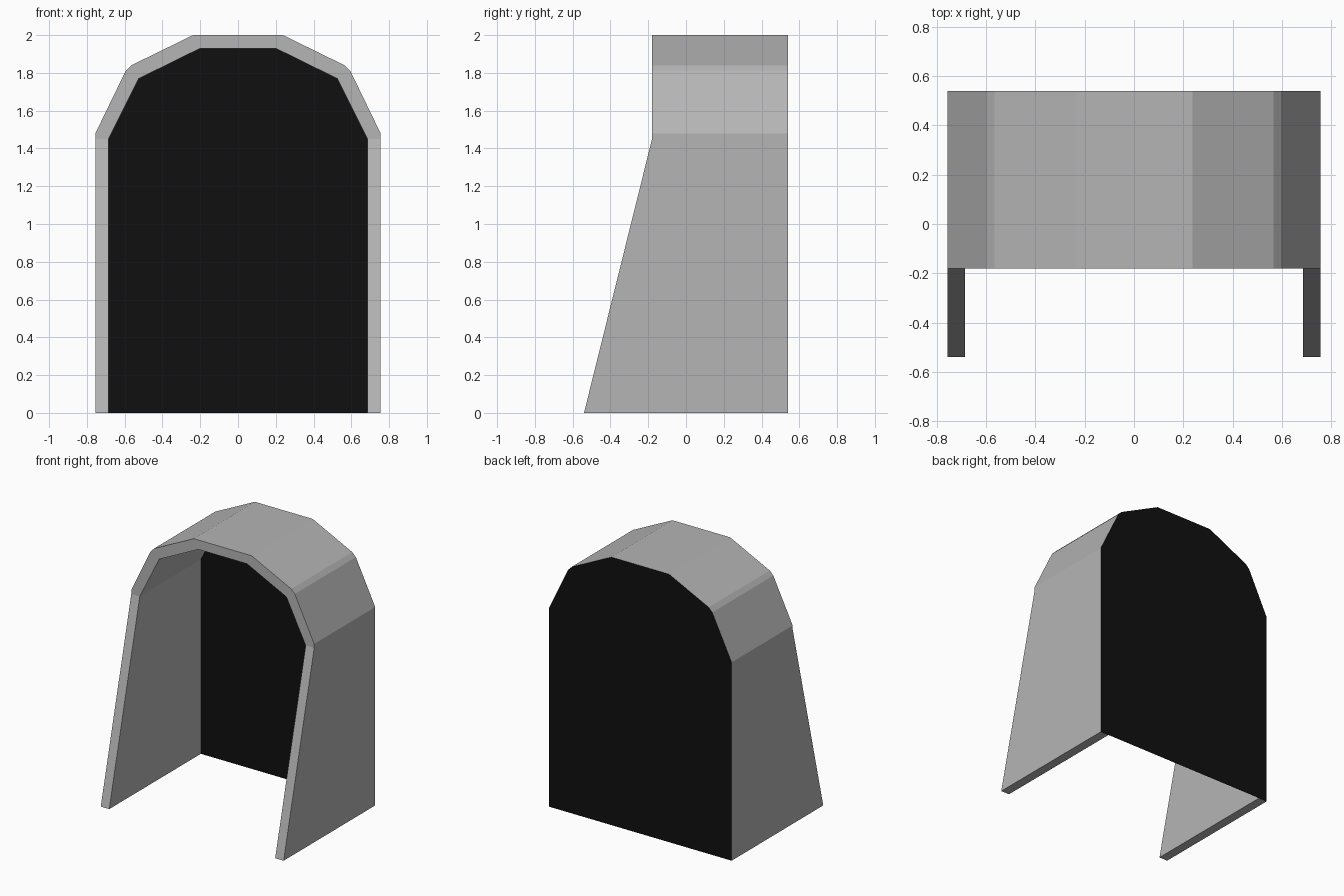
import bpy, bmesh

if "Cube" in bpy.data.objects:
    bpy.data.objects.remove(bpy.data.objects["Cube"])

BACK, FRONT, FOOT = 0.54, -0.18, -0.54   # depth of back, arch front, and foot tips

# Right half profiles (x, z) from the floor up to the crown
OUTER = [(0.755, 0), (0.755, 1.45), (0.755, 1.48), (0.595, 1.81), (0.565, 1.84), (0.238, 2.0)]
INNER = [(0.685, 0), (0.685, 1.45), (0.525, 1.77), (0.2, 1.93)]


def material(name, value):
    m = bpy.data.materials.new(name)
    m.diffuse_color = (value, value, value, 1)
    m.use_nodes = True
    m.node_tree.nodes["Principled BSDF"].inputs["Base Color"].default_value = m.diffuse_color
    return m


def full(half):
    """Mirror a half profile into a full arch running right to left."""
    return half + [(-x, z) for x, z in reversed(half)]


def finish(bm, name, mat):
    bmesh.ops.recalc_face_normals(bm, faces=bm.faces)
    me = bpy.data.meshes.new(name)
    bm.to_mesh(me)
    bm.free()
    me.materials.append(mat)
    ob = bpy.data.objects.new(name, me)
    bpy.context.collection.objects.link(ob)
    return ob


grey = material("shell grey", 0.46)
black = material("panel black", 0.005)

# Arched shell: the feet slope forward, the back is closed by the panel
bm = bmesh.new()


def strip(points):
    """Front and back vertex rows of a profile, joined by flat walls."""
    f = [bm.verts.new((x, FOOT if z == 0 else FRONT, z)) for x, z in points]
    b = [bm.verts.new((x, BACK, z)) for x, z in points]
    for i in range(len(points) - 1):
        bm.faces.new((f[i], f[i + 1], b[i + 1], b[i]))
    return f, b


of, ob_ = strip(full(OUTER))
inf, inb = strip(full(INNER))
bm.faces.new(of[1:-1] + inf[1:-1][::-1])                     # arch front rim
for a, c in ((0, 1), (-1, -2)):
    bm.faces.new((of[a], of[c], inf[c], inf[a]))             # sloping leg edge
    bm.faces.new((of[a], inf[a], inb[a], ob_[a]))            # underside of leg
finish(bm, "arched_shell", grey)

# Flat black back panel filling the whole outer outline
bm = bmesh.new()
bm.faces.new([bm.verts.new((x, BACK, z)) for x, z in full(OUTER)])
finish(bm, "back_panel", black)
